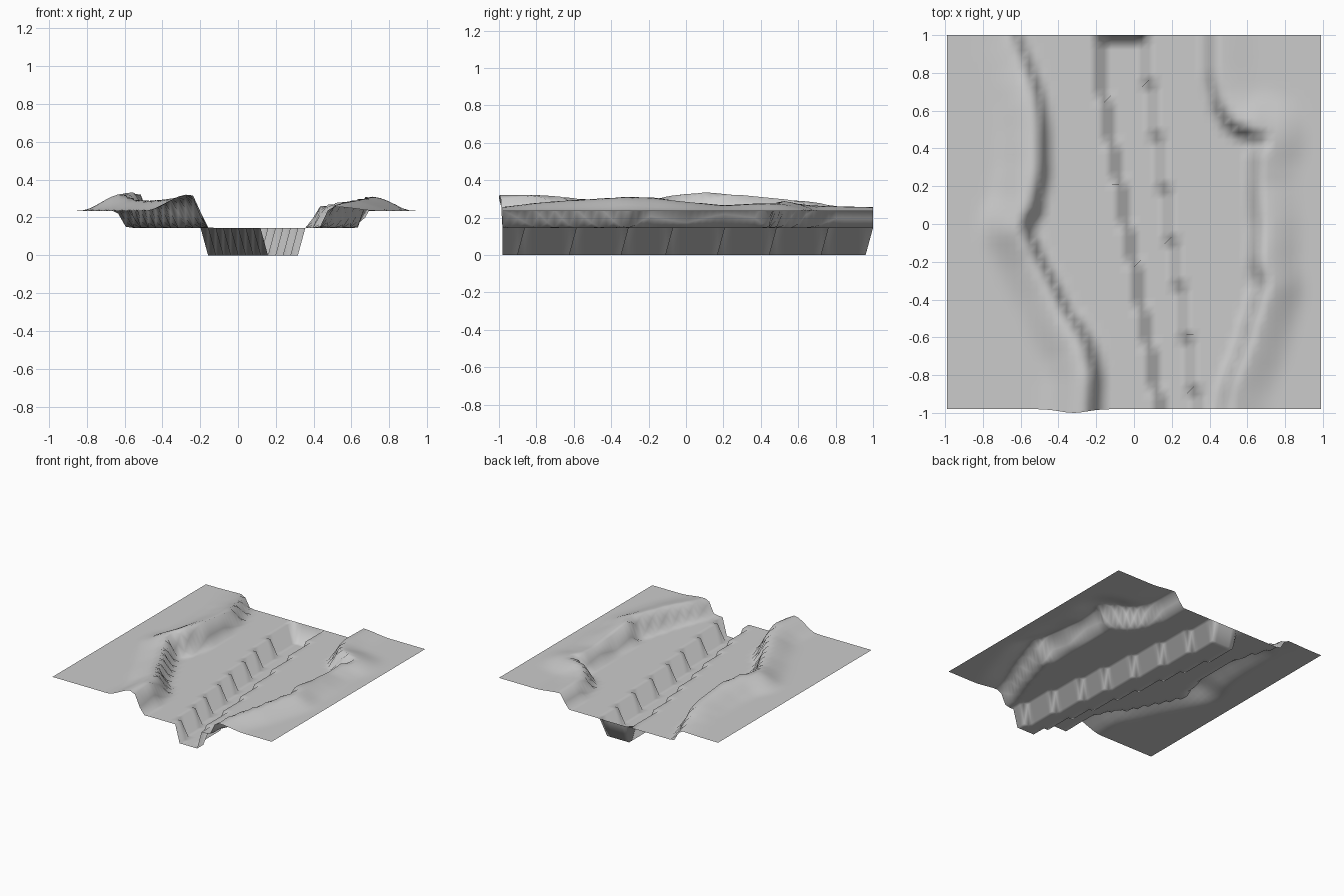
import bpy, bmesh, math
from mathutils import Vector

if "Cube" in bpy.data.objects:
    bpy.data.objects.remove(bpy.data.objects["Cube"])

N = 50
STEP = 1.98 / N
PLAIN, FLOOR = 0.235, 0.145

# Cliff lines (x, y, extra rim height), back to front
LEFT = [(-.64, 1.02, .005), (-.57, .85, .02), (-.51, .68, .05), (-.49, .5, .065),
        (-.49, .3, .085), (-.52, .1, .1), (-.58, -.02, .09), (-.51, -.18, .06),
        (-.43, -.33, .055), (-.36, -.48, .06), (-.26, -.65, .075), (-.225, -.8, .088), (-.24, -1.02, .085)]
RIGHT = [(.41, 1.02, .02), (.41, .8, .025), (.44, .65, .03), (.51, .53, .045),
         (.62, .475, .055), (.70, .46, .04), (.65, .38, .04), (.64, .2, .03), (.66, 0, .05),
         (.65, -.2, .075), (.68, -.32, .075), (.63, -.48, .065), (.58, -.65, .055),
         (.51, -.82, .04), (.46, -1.02, .015)]


def smooth(a, b, t):
    t = max(0, min(1, (t - a) / (b - a)))
    return t * t * (3 - 2 * t)


def cliff(line, x, y, side):
    """Distance outward from the cliff line (negative inside) and local rim height."""
    best, rim, lx = 9, 0, 0
    for (ax, ay, ah), (bx, by, bh) in zip(line, line[1:]):
        a, d = Vector((ax, ay)), Vector((bx - ax, by - ay))
        t = max(0, min(1, (Vector((x, y)) - a).dot(d) / d.length_squared))
        dist = (Vector((x, y)) - a - d * t).length
        if dist < best:
            best, rim = dist, ah + (bh - ah) * t
        if by <= y <= ay:
            lx = ax + (bx - ax) * (ay - y) / (ay - by)
    return (best if (x - lx) * side > 0 else -best), rim


def height(x, y):
    z = FLOOR
    for line, side in ((LEFT, -1), (RIGHT, 1)):
        d, rim = cliff(line, x, y, side)
        foot = -.075 if side < 0 and y < -.5 else -.045
        wall = smooth(foot, .022, d)
        hill = rim * (1 - smooth(.03, .26, d)) * (1 - smooth(.84, .97, abs(x)))
        z += wall * (PLAIN - FLOOR + hill)
    return z


# Stepped trench, one grid cell per jog, open at the front and closed at the back
def in_trench(i, y):
    left = 21 + sum(y < .66 - .22 * k for k in range(8))
    right = 26 + sum(y < .73 - .267 * k for k in range(7))
    return left <= i <= right and y < .98


bm = bmesh.new()
grid = []
for j in range(N + 1):
    row = []
    for i in range(N + 1):
        x, y = -.99 + i * STEP, -.98 + j * STEP
        z = 0 if in_trench(i, y) else height(x, y)
        # Front edge bulges slightly under the left hill
        bulge = .02 * math.exp(-((x + .32) / .1) ** 2) * (1 - smooth(-.98, -.8, y))
        row.append(bm.verts.new((x, y - bulge, z)))
    grid.append(row)
for j in range(N):
    for i in range(N):
        f = bm.faces.new((grid[j][i], grid[j][i + 1], grid[j + 1][i + 1], grid[j + 1][i]))
        f.smooth = True

mesh = bpy.data.meshes.new("canyon_terrain")
bm.to_mesh(mesh)
bm.free()
bpy.context.collection.objects.link(bpy.data.objects.new("canyon_terrain", mesh))
